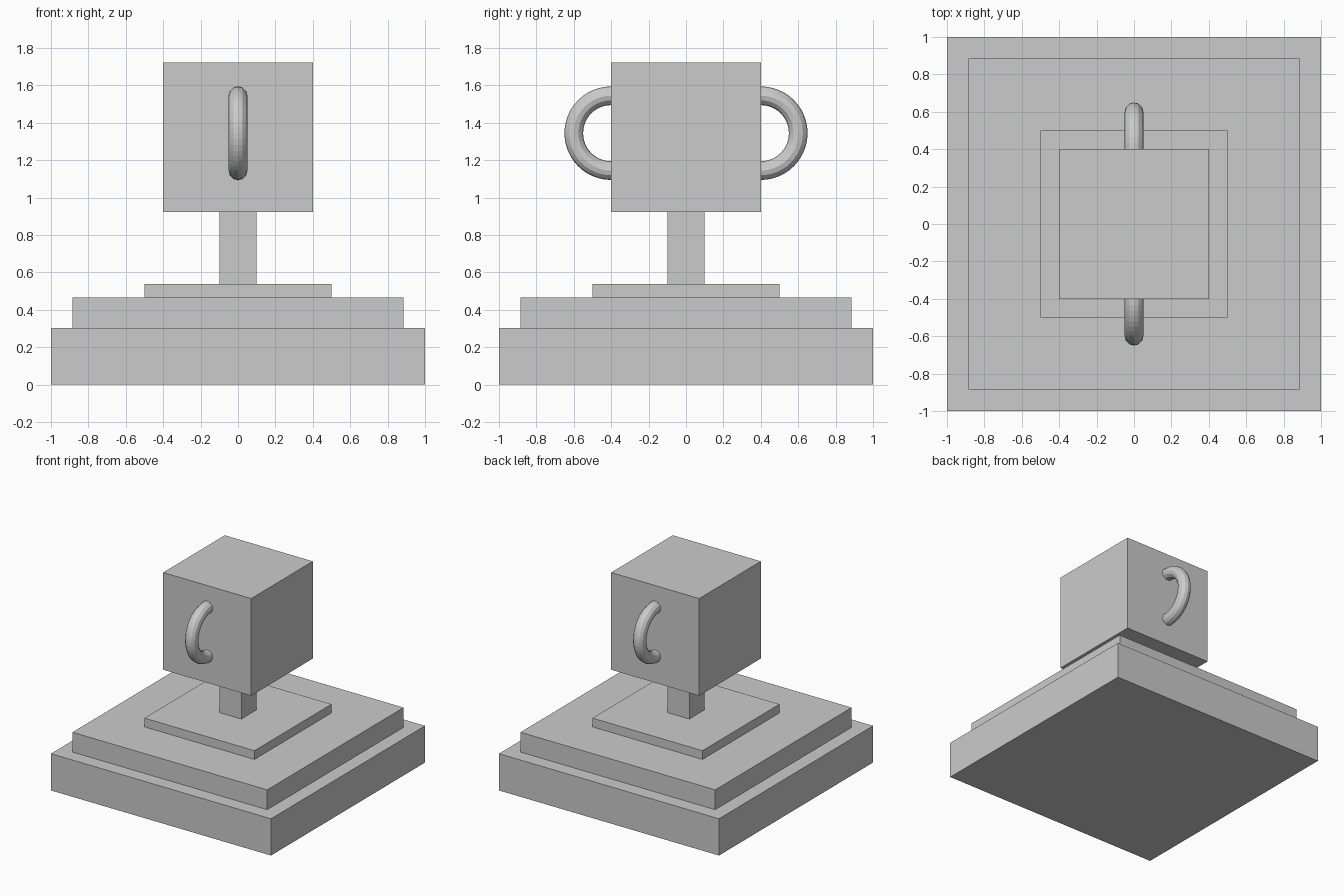
import bpy
import math

if "Cube" in bpy.data.objects:
    bpy.data.objects.remove(bpy.data.objects["Cube"])


def block(name, half, z0, z1):
    """Square block centred on the z axis, from z0 to z1."""
    bpy.ops.mesh.primitive_cube_add(size=1, location=(0, 0, (z0 + z1) / 2))
    ob = bpy.context.object
    ob.name = name
    ob.scale = (2 * half, 2 * half, z1 - z0)
    bpy.ops.object.transform_apply(location=False, rotation=False, scale=True)
    return ob


# Stepped plinth, stem and square cup
block("base_step", 1.0, 0.0, 0.302)
block("middle_step", 0.885, 0.302, 0.465)
block("top_step", 0.5, 0.465, 0.537)
block("stem", 0.1, 0.537, 0.923)
block("cup", 0.4, 0.923, 1.722)

# Ring handles, half sunk into the front and back of the cup
for name, side in (("front_handle", -1), ("back_handle", 1)):
    bpy.ops.mesh.primitive_torus_add(
        major_radius=0.2, minor_radius=0.05,
        major_segments=48, minor_segments=12,
        location=(0, side * 0.4, 1.344), rotation=(0, math.pi / 2, 0))
    bpy.context.object.name = name
